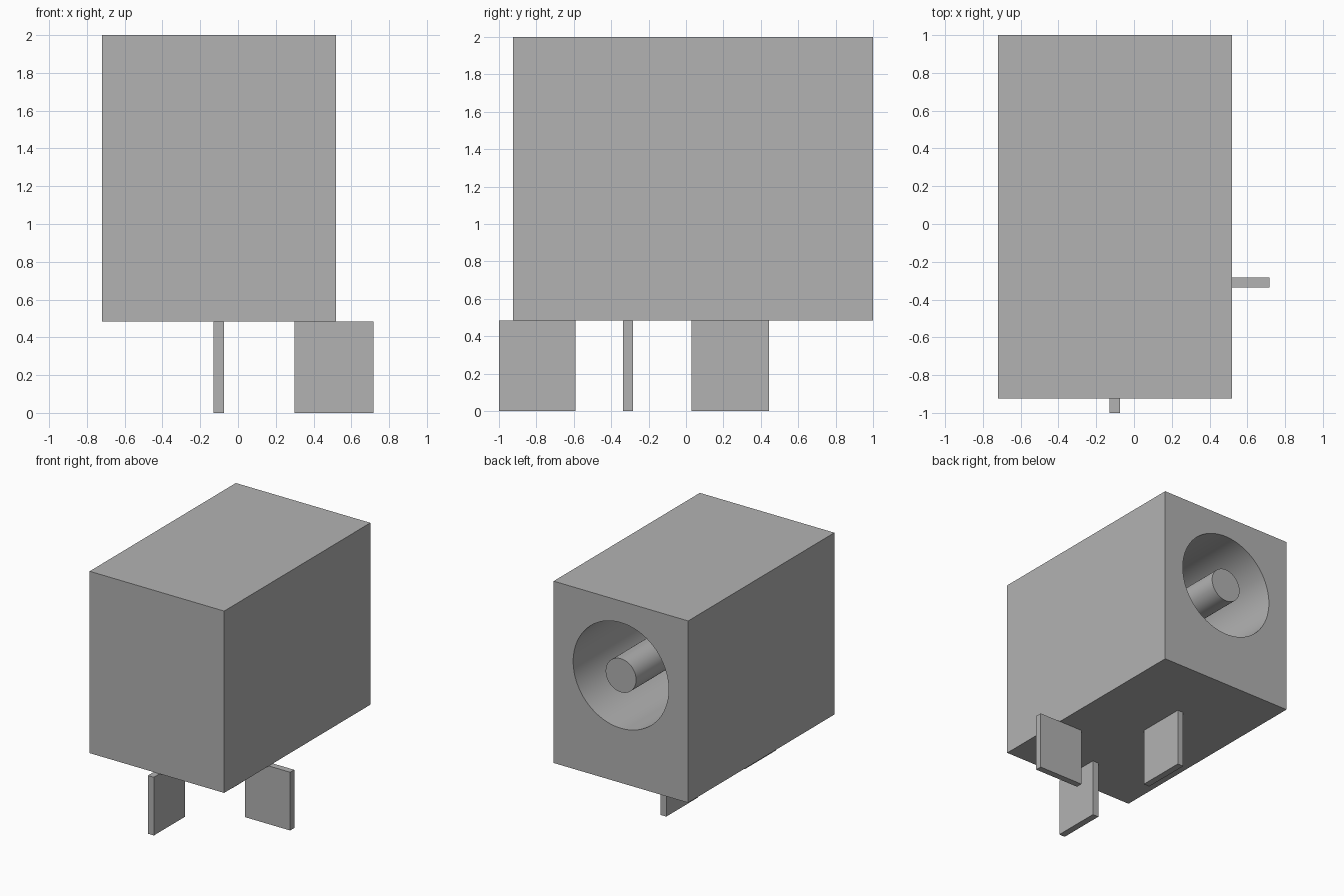
import bpy
import math

if "Cube" in bpy.data.objects:
    bpy.data.objects.remove(bpy.data.objects["Cube"], do_unlink=True)

grey = bpy.data.materials.new("plain grey")
grey.use_nodes = True
COLOUR = (0.448, 0.448, 0.448, 1)
grey.diffuse_color = COLOUR
grey.node_tree.nodes["Principled BSDF"].inputs["Base Color"].default_value = COLOUR

CENTRE_X, BACK_Y, AXIS_Z = -0.1, 1.0, 1.38
BASE_Z = 0.485
SOCKET_DEPTH = 1.24


def box(name, low, high):
    """Box spanning two opposite corners."""
    centre = [(a + b) / 2 for a, b in zip(low, high)]
    bpy.ops.mesh.primitive_cube_add(size=1, location=centre)
    obj = bpy.context.object
    obj.name = name
    obj.scale = [b - a for a, b in zip(low, high)]
    bpy.ops.object.transform_apply(location=False, rotation=False, scale=True)
    obj.data.materials.append(grey)
    return obj


def rod(name, radius, y_from, y_to):
    """Cylinder lying along y on the socket axis."""
    bpy.ops.mesh.primitive_cylinder_add(
        vertices=96, radius=radius, depth=y_to - y_from,
        location=(CENTRE_X, (y_from + y_to) / 2, AXIS_Z),
        rotation=(math.pi / 2, 0, 0))
    obj = bpy.context.object
    obj.name = name
    obj.data.materials.append(grey)
    return obj


def smooth(obj):
    bpy.ops.object.select_all(action='DESELECT')
    obj.select_set(True)
    bpy.context.view_layer.objects.active = obj
    bpy.ops.object.shade_smooth_by_angle(angle=math.radians(30))


# Housing with a round socket bored into the back
housing = box("housing", (-0.72, -0.925, BASE_Z), (0.52, BACK_Y, 2))
cutter = rod("socket_cutter", 0.44, BACK_Y - SOCKET_DEPTH, BACK_Y + 0.2)
cutter.hide_render = True
bore = housing.modifiers.new("socket", 'BOOLEAN')
bore.operation = 'DIFFERENCE'
bore.solver = 'EXACT'
bore.object = cutter
bpy.context.view_layer.objects.active = housing
bpy.ops.object.modifier_apply(modifier=bore.name)
bpy.data.objects.remove(cutter, do_unlink=True)
smooth(housing)

# Centre pin, flush with the back face
smooth(rod("centre_pin", 0.14, BACK_Y - SOCKET_DEPTH, BACK_Y))

# Flat terminals under the housing
box("front_terminal", (-0.13, -1, 0), (-0.075, -0.59, BASE_Z))
box("middle_terminal", (-0.13, 0.03, 0), (-0.075, 0.445, BASE_Z))
box("side_terminal", (0.3, -0.337, 0), (0.717, -0.283, BASE_Z))
